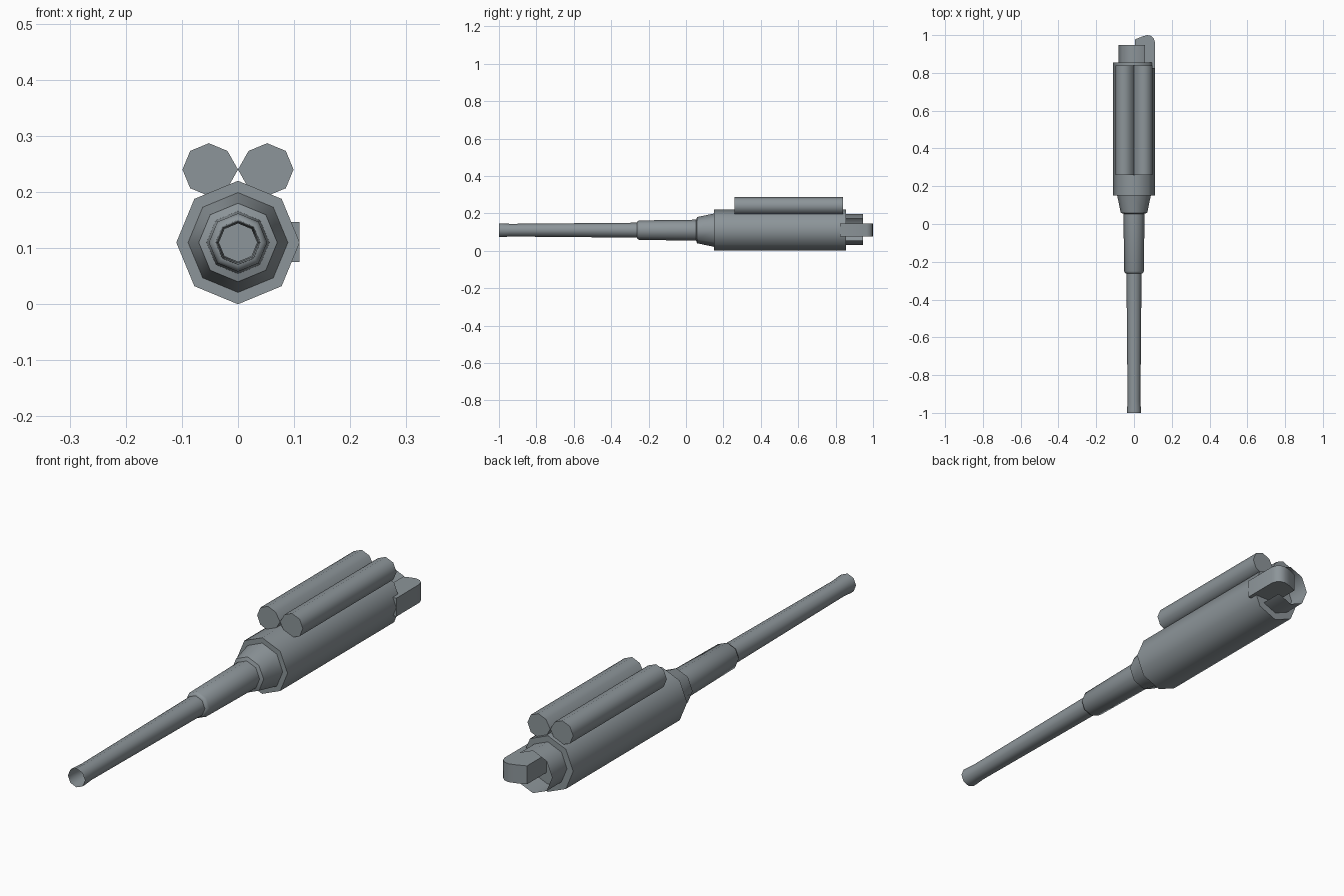
import bpy, bmesh, math

if "Cube" in bpy.data.objects:
    bpy.data.objects.remove(bpy.data.objects["Cube"])

AXIS_Z = 0.11

STEEL = bpy.data.materials.new("dark_steel")
STEEL.diffuse_color = (0.265, 0.30, 0.32, 1)
STEEL.use_nodes = True
STEEL.node_tree.nodes["Principled BSDF"].inputs["Base Color"].default_value = STEEL.diffuse_color


def finish(name, bm, angle=50):
    """Turn a bmesh into a named object with smooth sides and sharp rims."""
    mesh = bpy.data.meshes.new(name)
    bm.to_mesh(mesh)
    bm.free()
    mesh.materials.append(STEEL)
    ob = bpy.data.objects.new(name, mesh)
    bpy.context.collection.objects.link(ob)
    bpy.ops.object.select_all(action='DESELECT')
    ob.select_set(True)
    bpy.context.view_layer.objects.active = ob
    bpy.ops.object.shade_smooth_by_angle(angle=math.radians(angle))
    return ob


def lathe(name, profile, x=0, z=AXIS_Z, caps=True, sides=8, skip=(), touch=False):
    """Eight-sided rings along y; profile holds (y, radius) pairs."""
    bm = bmesh.new()
    rings = []
    for y, r in profile:
        rings.append([bm.verts.new((x + r * math.cos(2 * math.pi * i / sides), y,
                                    z + r * math.sin(2 * math.pi * i / sides)))
                      for i in range(sides)])
    for a, b in zip(rings, rings[1:]):
        for i in range(sides):
            if i not in skip:
                j = (i + 1) % sides
                bm.faces.new((a[i], b[i], b[j], a[j]))
    if caps:
        bm.faces.new(rings[0])
        bm.faces.new(rings[-1][::-1])
        bmesh.ops.recalc_face_normals(bm, faces=bm.faces)
    if touch:  # the corner nearest the centre plane reaches it
        for ring in rings:
            min(ring, key=lambda v: abs(v.co.x)).co.x = 0
    loose = [v for v in bm.verts if not v.link_faces]
    bmesh.ops.delete(bm, geom=loose, context='VERTS')
    return finish(name, bm)


# Main body
lathe("body", [(0.15, 0.11), (0.855, 0.11)])

# Tapered collar, sleeve and open-ended barrel
lathe("barrel", [(-1.0, 0.037), (-0.985, 0.037), (-0.94, 0.034), (-0.262, 0.04),
                 (-0.26, 0.047), (-0.25, 0.052), (0.054, 0.056),
                 (0.059, 0.07), (0.15, 0.089)], caps=False)

# Twin tubes on top, touching along the centre
for side, label in ((-1, "left"), (1, "right")):
    lathe(f"{label}_top_tube", [(0.26, 0.047), (0.84, 0.047)],
          x=side * 0.052, z=0.24, touch=True)

# Open rear collar with a gap on the right for the hook
lathe("rear_collar", [(0.855, 0.083), (0.947, 0.083)], z=0.113,
      caps=False, skip=(0, 7))

# Rounded hook leaving the right side and turning in behind the body
outline = [(0.005, 0.85), (0.07, 0.85), (0.07, 0.823), (0.11, 0.823),
           (0.11, 0.965), (0.104, 0.983), (0.09, 0.996), (0.07, 1.0),
           (0.045, 0.993), (0.005, 0.977)]
bm = bmesh.new()
base = bm.faces.new([bm.verts.new((x, y, 0.075)) for x, y in outline])
ext = bmesh.ops.extrude_face_region(bm, geom=[base])
bmesh.ops.translate(bm, vec=(0, 0, 0.072),
                    verts=[e for e in ext["geom"] if isinstance(e, bmesh.types.BMVert)])
bmesh.ops.recalc_face_normals(bm, faces=bm.faces)
finish("rear_hook", bm, 40)
